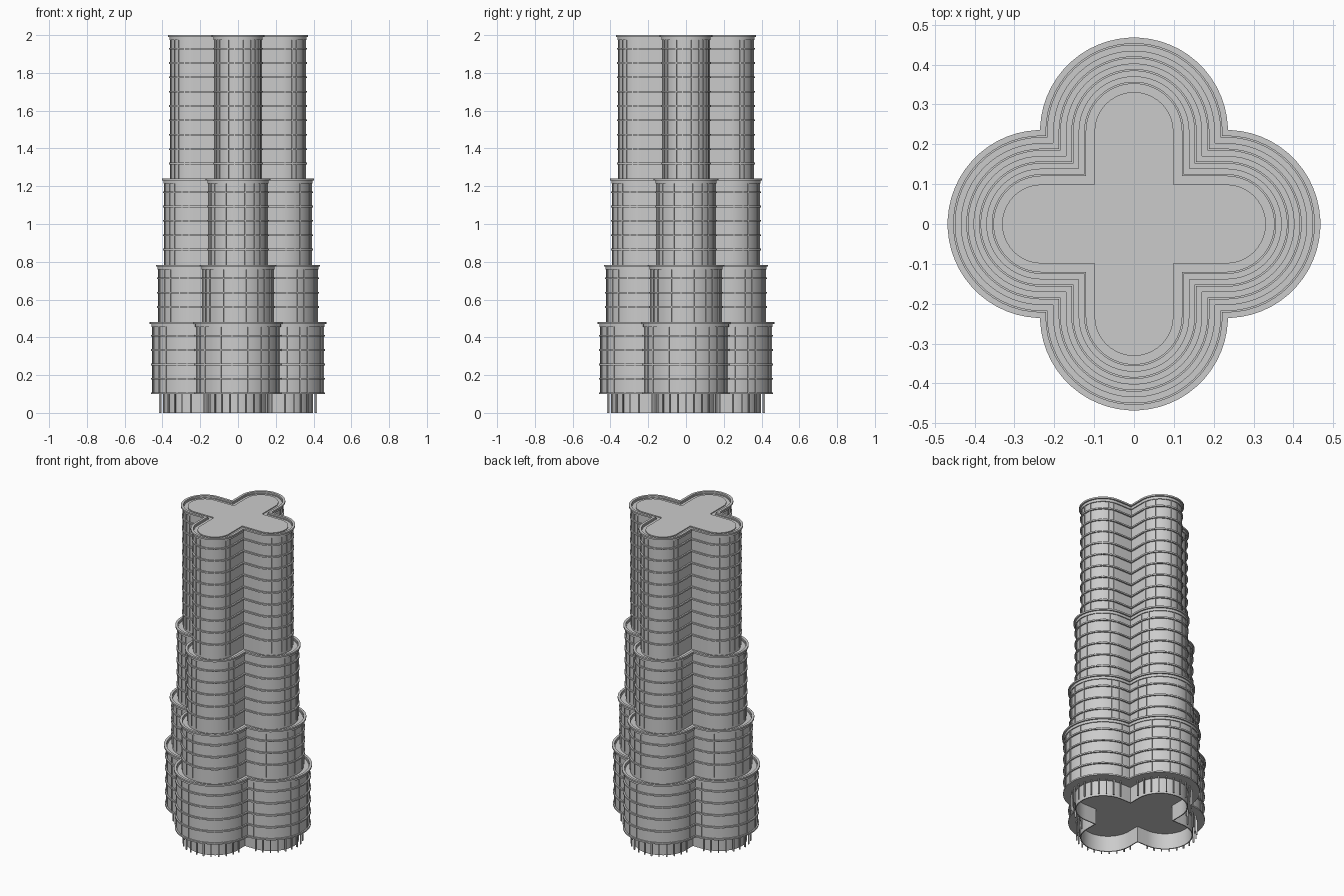
import bpy, bmesh
from math import sin, cos, pi, sqrt, atan2, radians
from mathutils import Matrix, Vector

if "Cube" in bpy.data.objects:
    bpy.data.objects.remove(bpy.data.objects["Cube"])

C = 0.232      # distance of each lobe centre from the axis
SEG = 28       # arc points per lobe


def outline(reach):
    """Four-lobed cross plan whose arm tips lie at the given reach."""
    r = reach - C
    if r > C:
        d = (C + sqrt(2 * r * r - C * C)) / 2
        tmax = atan2(d, d - C) * 0.98
    else:
        d, tmax = r, pi / 2
    arm = [(C + r * cos(t), r * sin(t))
           for t in (-tmax + 2 * tmax * i / (SEG - 1) for i in range(SEG))]
    arm.append((d, d))
    pts = []
    for k in range(4):
        c, s = round(cos(k * pi / 2)), round(sin(k * pi / 2))
        pts += [(x * c - y * s, x * s + y * c) for x, y in arm]
    return pts


def prism(bm, reach, z0, z1, inner=None):
    """Solid slab of the plan, or a ring when inner is given."""
    def loop(rc, z):
        return [bm.verts.new((x, y, z)) for x, y in outline(rc)]

    def skin(a, b):
        n = len(a)
        for i in range(n):
            j = (i + 1) % n
            bm.faces.new((a[i], a[j], b[j], b[i]))
    lo, hi = loop(reach, z0), loop(reach, z1)
    skin(lo, hi)
    if inner is None:
        bm.faces.new(hi)
        bm.faces.new(lo[::-1])
    else:
        lo2, hi2 = loop(inner, z0), loop(inner, z1)
        skin(hi, hi2)
        skin(hi2, lo2)
        skin(lo2, lo)


def bars(bm, reach, angles, z0, z1, w, depth):
    """Upright bars standing around the curved end of each lobe."""
    r = reach - C
    for k in range(4):
        for a in angles:
            t = radians(a)
            m = (Matrix.Rotation(k * pi / 2, 4, 'Z')
                 @ Matrix.Translation((C + r * cos(t), r * sin(t), (z0 + z1) / 2))
                 @ Matrix.Rotation(t, 4, 'Z')
                 @ Matrix.Diagonal((depth, w, z1 - z0, 1)))
            bmesh.ops.create_cube(bm, size=1, matrix=m)


def finish(bm, name):
    bmesh.ops.recalc_face_normals(bm, faces=bm.faces)
    me = bpy.data.meshes.new(name)
    bm.to_mesh(me)
    bm.free()
    ob = bpy.data.objects.new(name, me)
    bpy.context.collection.objects.link(ob)
    bpy.ops.object.select_all(action='DESELECT')
    ob.select_set(True)
    bpy.context.view_layer.objects.active = ob
    bpy.ops.object.shade_smooth_by_angle(angle=radians(30))


FLOOR = 0.076
ROOF = 0.014   # depth of the recessed roofs

# Recessed lobby wall, open underneath
bm = bmesh.new()
prism(bm, 0.393, 0.0, 0.105, inner=0.387)
finish(bm, "lobby_wall")

# Slender columns around the lobby
bm = bmesh.new()
bars(bm, 0.415, [-84 + 14 * i for i in range(13)], 0, 0.1, 0.007, 0.007)
finish(bm, "lobby_columns")

# Stepped tiers: wall reach and number of floors
z = 0.1
for n, (reach, floors) in enumerate([(0.453, 5), (0.42, 4), (0.388, 6), (0.356, 10)], 1):
    top = z + floors * FLOOR
    bm = bmesh.new()
    prism(bm, reach, z - (ROOF if n > 1 else 0), top - ROOF)
    finish(bm, f"tier_{n}_wall")

    # projecting floor bands
    bm = bmesh.new()
    for f in range(floors):
        zf = z + f * FLOOR
        if f or n == 1:
            prism(bm, reach + 0.009, zf, zf + 0.009, inner=reach - 0.004)
    finish(bm, f"tier_{n}_floor_bands")

    # parapet with a wider coping
    bm = bmesh.new()
    prism(bm, reach + 0.006, top - 0.026, top - 0.010, inner=reach - 0.004)
    prism(bm, reach + 0.015, top - 0.010, top, inner=reach)
    finish(bm, f"tier_{n}_parapet")

    # window mullions
    bm = bmesh.new()
    bars(bm, reach, [-82, -64, -52, -24, -8, 14, 34, 48, 66, 80],
         z, top - 0.02, 0.005, 0.008)
    finish(bm, f"tier_{n}_mullions")
    z = top

# Raised slab on the top roof
bm = bmesh.new()
prism(bm, 0.331, z - ROOF, z - 0.008)
finish(bm, "top_roof_slab")
